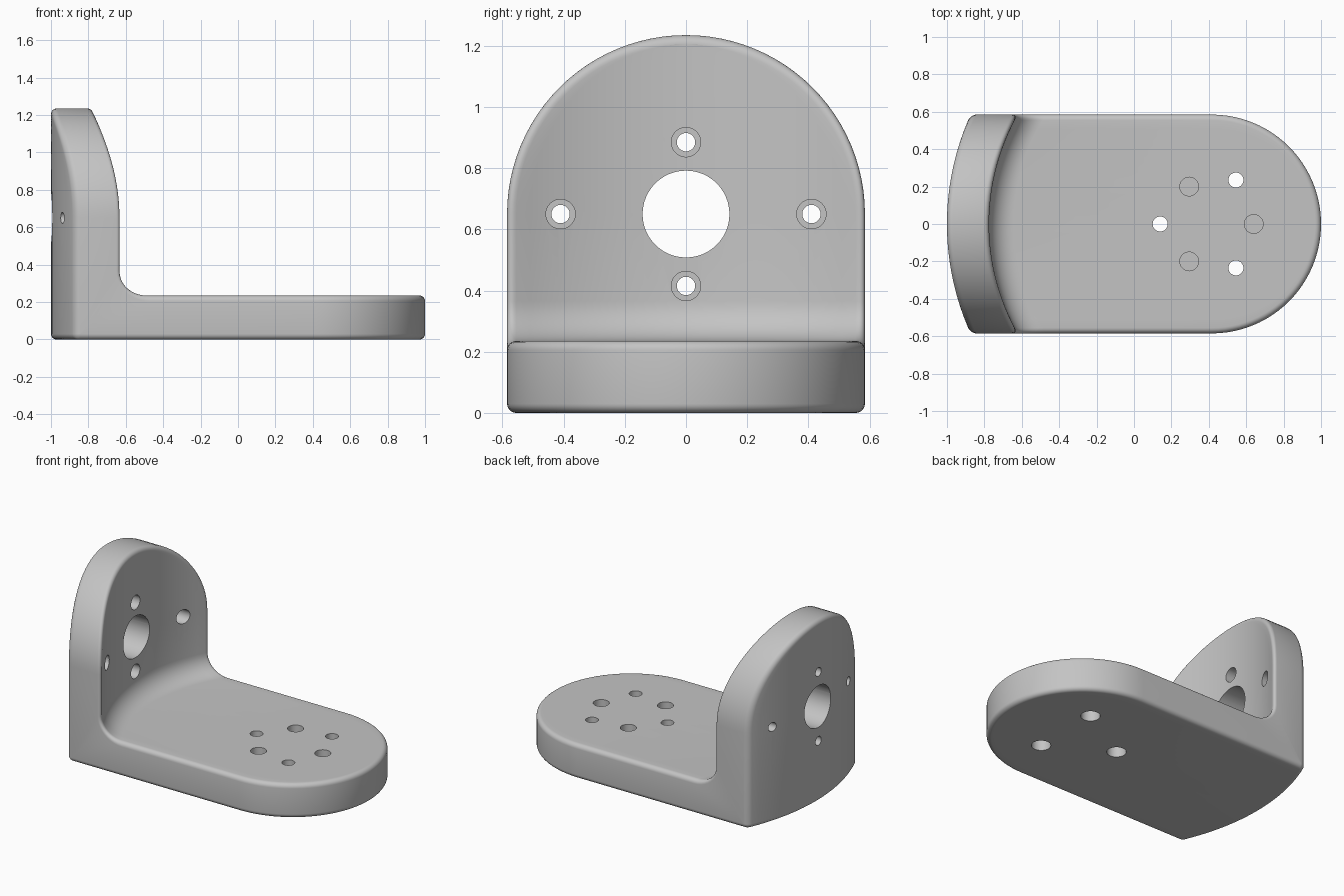
import bpy, bmesh, math

if "Cube" in bpy.data.objects:
    bpy.data.objects.remove(bpy.data.objects["Cube"])

W = 0.585           # half width, also radius of both rounded ends
CX, CZ = 0.415, 0.65  # centre of base end / centre of wall arch
THICK = 0.235       # base thickness
EDGE = 0.03         # edge rounding
SEG = 24

grey = bpy.data.materials.new("satin_grey")
grey.diffuse_color = (0.55, 0.55, 0.55, 1)
grey.use_nodes = True
grey.node_tree.nodes["Principled BSDF"].inputs["Base Color"].default_value = grey.diffuse_color

# Rows run from the arch top, down the wall, round the bend, out to the base tip
rows = [("arch", math.pi / 2 * (1 - i / SEG)) for i in range(SEG + 1)]
rows += [("bend", math.pi / 2 * i / 10) for i in range(11)]
rows += [("base", math.pi / 2 * i / SEG) for i in range(SEG + 1)]

# Inner skin: radius, floor height, bend radius, normal sign; then outer skin
INNER = (1.19, THICK, 0.13, 1)
OUTER = (1.415, 0.0, EDGE, -1)


def skin_point(skin, row, r, f, d):
    """Point on a skin; r = outline radius, f = -1..1 across, d = inward offset."""
    rho, floor, bend, sign = skin
    kind, a = row
    if kind == "base":
        return (CX + r * math.sin(a), f * r * math.cos(a), floor - sign * d)
    if kind == "arch":
        y, z, turn = f * r * math.cos(a), CZ + r * math.sin(a), 0.0
    else:
        y, z, turn = f * r, floor + bend * (1 - math.sin(a)), a
        rho -= bend * (1 - math.cos(a))
    x = CX - math.sqrt(rho * rho - y * y)
    return (x - sign * d * math.cos(turn), y, z - sign * d * math.sin(turn))


# Samples across one skin: rounded edge, flat middle, rounded edge
edge = []
for i in range(6):
    a = math.pi / 2 * i / 6
    edge.append((W - EDGE * (1 - math.cos(a)), EDGE * (1 - math.sin(a))))
across = [(r, -1, d) for r, d in edge]
across += [(W - EDGE, -1 + 2 * j / 24, 0) for j in range(25)]
across += [(r, 1, d) for r, d in reversed(edge)]

# Bracket body: closed loops joined row by row
bm = bmesh.new()
loops = []
for row in rows:
    pts = [skin_point(INNER, row, *s) for s in across]
    pts += [skin_point(OUTER, row, *s) for s in reversed(across)]
    loops.append([bm.verts.new(p) for p in pts])
n = len(loops[0])
for a, b in zip(loops, loops[1:]):
    for j in range(n):
        k = (j + 1) % n
        bm.faces.new((a[j], a[k], b[k], b[j]))
bmesh.ops.remove_doubles(bm, verts=bm.verts, dist=0.0002)
bmesh.ops.dissolve_degenerate(bm, dist=0.0001, edges=bm.edges)
bmesh.ops.recalc_face_normals(bm, faces=bm.faces)
mesh = bpy.data.meshes.new("bracket_body")
bm.to_mesh(mesh)
bm.free()
body = bpy.data.objects.new("bracket_body", mesh)
bpy.context.collection.objects.link(body)
mesh.materials.append(grey)


def drill(axis, p, q, lo, hi, radius):
    """Cut a round hole along x at (y, z) or along z at (x, y)."""
    mid = (lo + hi) / 2
    loc, rot = ((mid, p, q), (0, math.pi / 2, 0)) if axis == "x" else ((p, q, mid), (0, 0, 0))
    bpy.ops.mesh.primitive_cylinder_add(vertices=48, radius=radius, depth=hi - lo,
                                        location=loc, rotation=rot)
    cutter = bpy.context.object
    cutter.name = "hole_cutter"
    cutter.hide_render = True
    cutter.data.materials.append(grey)
    mod = body.modifiers.new("hole", 'BOOLEAN')
    mod.operation = 'DIFFERENCE'
    mod.solver = 'EXACT'
    mod.object = cutter
    bpy.context.view_layer.objects.active = body
    bpy.ops.object.modifier_apply(modifier=mod.name)
    bpy.data.objects.remove(cutter)


# Wall: central bore and four counterbored screw holes
drill("x", 0, CZ, -1.2, -0.4, 0.142)
for y, z in ((0, CZ + 0.235), (0, CZ - 0.235), (0.41, CZ), (-0.41, CZ)):
    seat = CX - math.sqrt(1.19 ** 2 - y * y) - 0.11
    drill("x", y, z, -1.2, -0.4, 0.03)
    drill("x", y, z, seat, -0.4, 0.048)

# Base: three through holes counterbored underneath, three blind holes on top
for x, y in ((0.14, 0), (0.545, 0.235), (0.545, -0.235)):
    drill("z", x, y, -0.2, 0.5, 0.04)
    drill("z", x, y, -0.2, 0.12, 0.06)
for x, y in ((0.64, 0), (0.295, 0.2), (0.295, -0.2)):
    drill("z", x, y, 0.085, 0.5, 0.05)

# Smooth shading with crisp hole rims
bpy.ops.object.select_all(action='DESELECT')
body.select_set(True)
bpy.context.view_layer.objects.active = body
bpy.ops.object.shade_smooth_by_angle(angle=math.radians(35))
